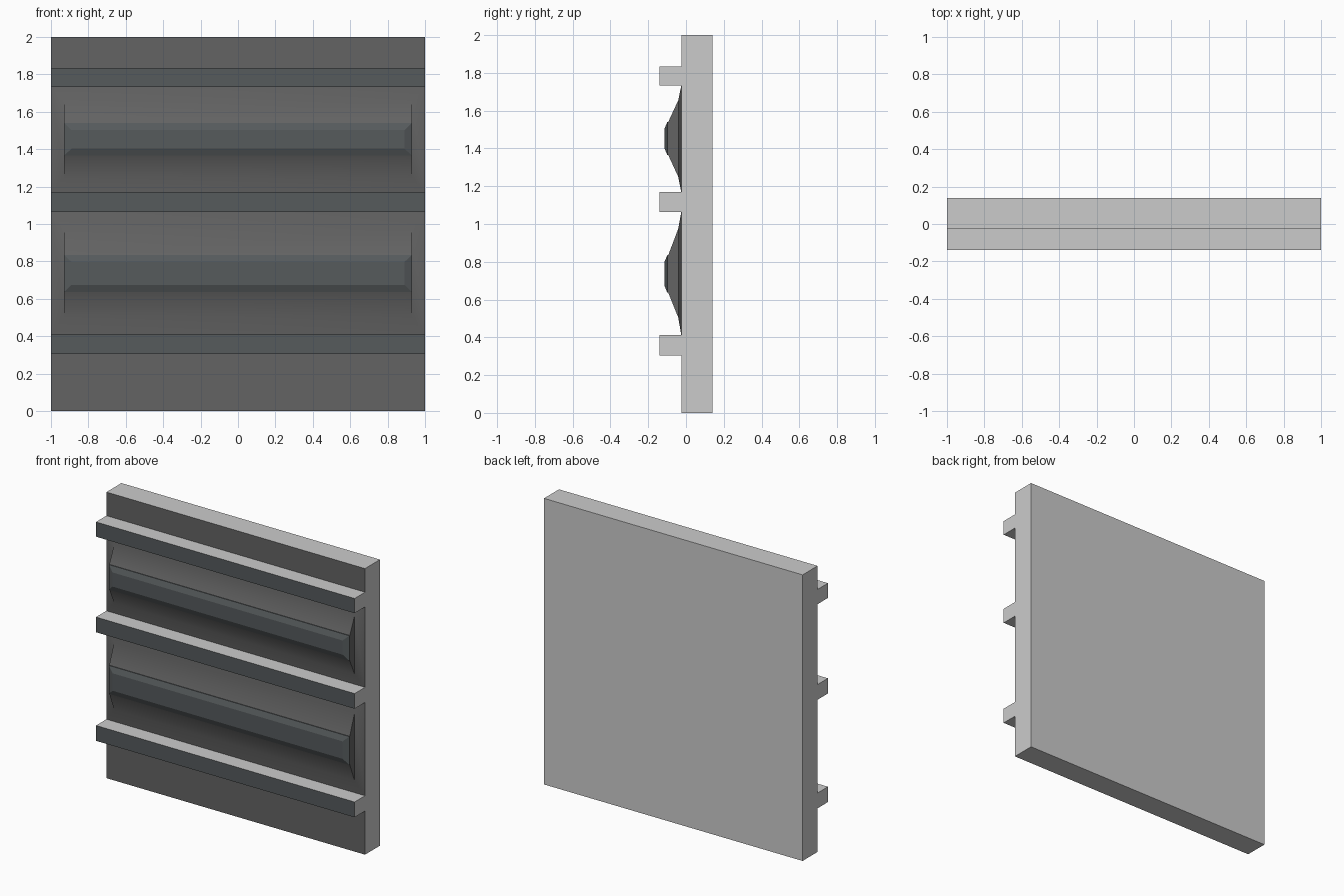
import bpy, bmesh, math

if "Cube" in bpy.data.objects:
    bpy.data.objects.remove(bpy.data.objects["Cube"])

BACK, FACE, FRONT = 0.14, -0.025, -0.14


def material(name, r, g, b):
    mat = bpy.data.materials.new(name)
    mat.diffuse_color = (r, g, b, 1)
    mat.use_nodes = True
    mat.node_tree.nodes["Principled BSDF"].inputs["Base Color"].default_value = mat.diffuse_color
    return mat


concrete = material("concrete_grey", 0.56, 0.56, 0.56)
dark = material("dark_grey", 0.125, 0.125, 0.125)
steel = material("dark_blue_grey", 0.092, 0.103, 0.107)


def make_object(name, bm, mats):
    bmesh.ops.recalc_face_normals(bm, faces=bm.faces)
    mesh = bpy.data.meshes.new(name)
    bm.to_mesh(mesh)
    bm.free()
    for mat in mats:
        mesh.materials.append(mat)
    obj = bpy.data.objects.new(name, mesh)
    bpy.context.collection.objects.link(obj)
    return obj


def box(name, y0, y1, z0, z1, front_mat):
    """Grey box whose front face has its own colour."""
    bm = bmesh.new()
    bmesh.ops.create_cube(bm, size=1)
    for v in bm.verts:
        v.co.x *= 2
        v.co.y = y0 if v.co.y < 0 else y1
        v.co.z = z0 if v.co.z < 0 else z1
    for f in bm.faces:
        if f.calc_center_median().y < y0 + 1e-4:
            f.material_index = 1
    return make_object(name, bm, [concrete, front_mat])


def raised_panel(name, rings):
    """Stack of rectangles (half width, y, z0, z1), bridged and capped."""
    bm = bmesh.new()
    loops = [[bm.verts.new(p) for p in
              ((-x, y, z0), (x, y, z0), (x, y, z1), (-x, y, z1))]
             for x, y, z0, z1 in rings]
    bar_faces = []
    for n, (a, b) in enumerate(zip(loops, loops[1:])):
        for i in range(4):
            j = (i + 1) % 4
            f = bm.faces.new((a[i], a[j], b[j], b[i]))
            if n >= 2:
                bar_faces.append(f)
    bar_faces.append(bm.faces.new(loops[-1]))
    bm.faces.new(loops[0][::-1])
    for f in bar_faces:
        f.material_index = 1
    obj = make_object(name, bm, [dark, steel])
    bpy.ops.object.select_all(action='DESELECT')
    obj.select_set(True)
    bpy.context.view_layer.objects.active = obj
    bpy.ops.object.shade_smooth_by_angle(angle=math.radians(30))
    # The raised bar stays crisp
    for p in obj.data.polygons:
        if p.material_index == 1:
            p.use_smooth = False


# Backing slab
box("wall_slab", FACE, BACK, 0, 2, dark)

# Horizontal rails
rails = [(0.305, 0.412), (1.064, 1.17), (1.732, 1.835)]
for n, (z0, z1) in enumerate(rails, 1):
    box(f"rail_{n}", FRONT, FACE, z0, z1, steel)

# Bulging panels in the bays: outer rim, shoulder, lip and raised bar
bays = [(0.505, 0.975, 0.637, 0.835), (1.25, 1.655, 1.365, 1.54)]
for n, (s0, s1, r0, r1) in enumerate(bays):
    raised_panel(f"panel_{n + 1}", [
        (1.0, FACE, rails[n][1], rails[n + 1][0]),
        (0.93, -0.041, s0, s1),
        (0.93, -0.094, r0, r1),
        (0.93, -0.099, r0, r1),
        (0.89, -0.115, r0 + 0.038, r1 - 0.038),
    ])
